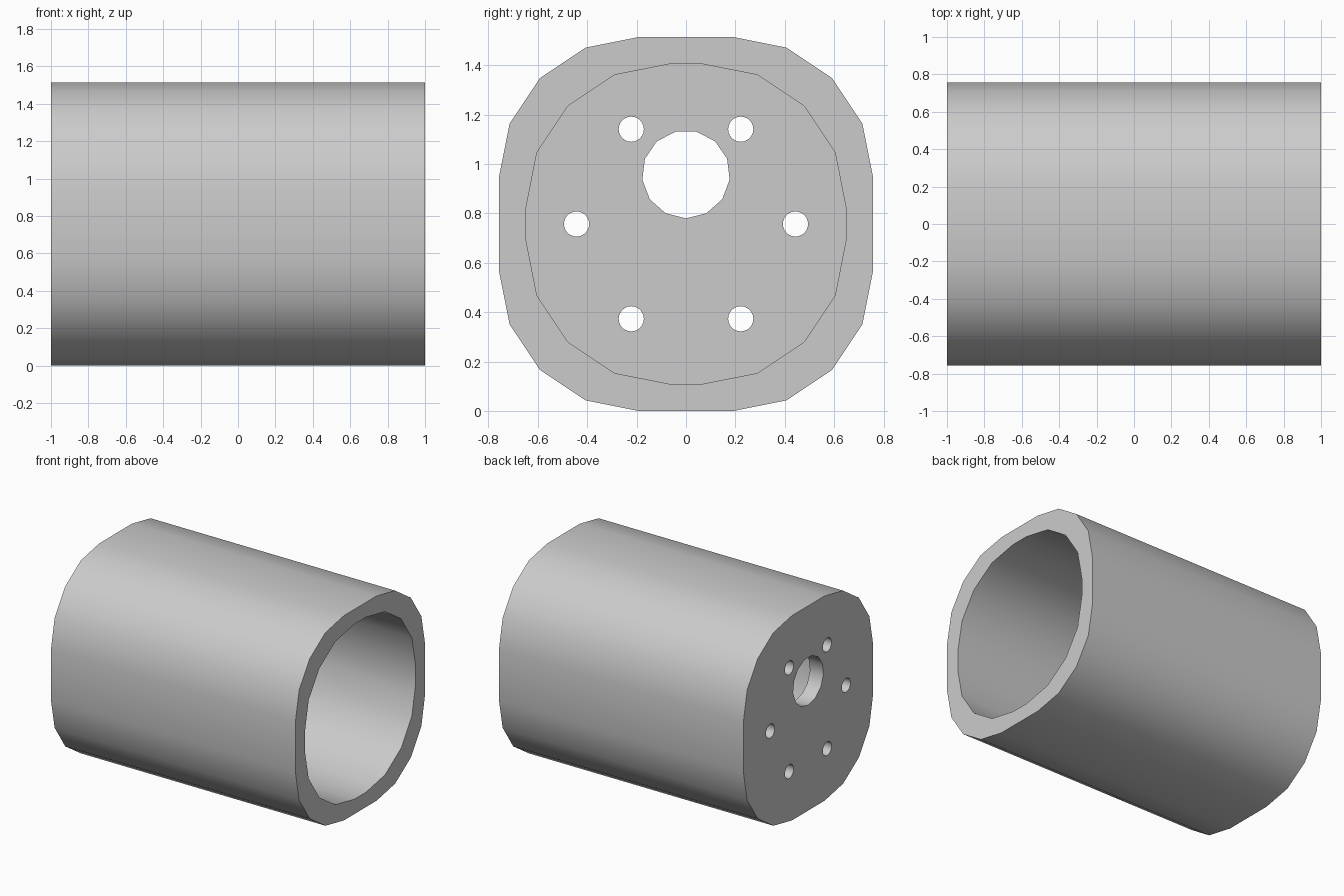
import bpy, bmesh
from math import cos, sin, pi, radians

if "Cube" in bpy.data.objects:
    bpy.data.objects.remove(bpy.data.objects["Cube"], do_unlink=True)

HALF = 0.757     # half the outer width
WALL = 0.11      # side wall and end plate thickness


def rounded_square(half, radius, steps=4):
    """Square outline with faceted round corners, as (y, z) points."""
    inset = half - radius
    pts = []
    for corner in range(4):
        mid = pi / 4 + corner * pi / 2
        cy = inset * cos(mid) * 2 ** 0.5
        cz = HALF + inset * sin(mid) * 2 ** 0.5
        for i in range(steps + 1):
            a = (corner + i / steps) * pi / 2
            pts.append((cy + radius * cos(a), cz + radius * sin(a)))
    return pts


def polygon(y, z, radius, sides):
    """Regular outline with one corner pointing down."""
    turns = [-pi / 2 + 2 * pi * i / sides for i in range(sides)]
    return [(y + radius * cos(a), z + radius * sin(a)) for a in turns]


def prism(name, outline, x0, x1):
    """Extrude an outline along x."""
    bm = bmesh.new()
    face = bm.faces.new([bm.verts.new((x0, y, z)) for y, z in outline])
    ext = bmesh.ops.extrude_face_region(bm, geom=[face], use_keep_orig=True)
    moved = [v for v in ext["geom"] if isinstance(v, bmesh.types.BMVert)]
    bmesh.ops.translate(bm, verts=moved, vec=(x1 - x0, 0, 0))
    bmesh.ops.recalc_face_normals(bm, faces=bm.faces)
    mesh = bpy.data.meshes.new(name)
    bm.to_mesh(mesh)
    bm.free()
    obj = bpy.data.objects.new(name, mesh)
    bpy.context.collection.objects.link(obj)
    return obj


# Solid housing
housing = prism("housing", rounded_square(HALF, 0.567), -1, 1)

# Bore, offset shaft hole and ring of bolt holes
cutters = [prism("bore_cutter", rounded_square(0.647, 0.578), -1 + WALL, 1.2),
           prism("shaft_hole_cutter", polygon(0, 0.958, 0.178, 13), -1.2, -0.7)]
for i in range(6):
    a = i * pi / 3
    outline = polygon(0.443 * cos(a), HALF + 0.443 * sin(a), 0.051, 24)
    cutters.append(prism("bolt_hole_cutter", outline, -1.2, -0.7))

for cutter in cutters:
    cutter.hide_render = True
    mod = housing.modifiers.new(cutter.name, "BOOLEAN")
    mod.operation = "DIFFERENCE"
    mod.solver = "EXACT"
    mod.object = cutter

# Bake the cuts, then drop the cutters
graph = bpy.context.evaluated_depsgraph_get()
baked = bpy.data.meshes.new_from_object(housing.evaluated_get(graph))
housing.modifiers.clear()
housing.data = baked
for cutter in cutters:
    bpy.data.objects.remove(cutter, do_unlink=True)

# Plain grey metal
grey = bpy.data.materials.new("light_grey")
grey.use_nodes = True
colour = (0.6, 0.6, 0.6, 1)
grey.diffuse_color = colour
grey.node_tree.nodes["Principled BSDF"].inputs["Base Color"].default_value = colour
housing.data.materials.clear()
housing.data.materials.append(grey)

# Smooth sides, crisp rims
bpy.ops.object.select_all(action="DESELECT")
housing.select_set(True)
bpy.context.view_layer.objects.active = housing
bpy.ops.object.shade_smooth_by_angle(angle=radians(35))
